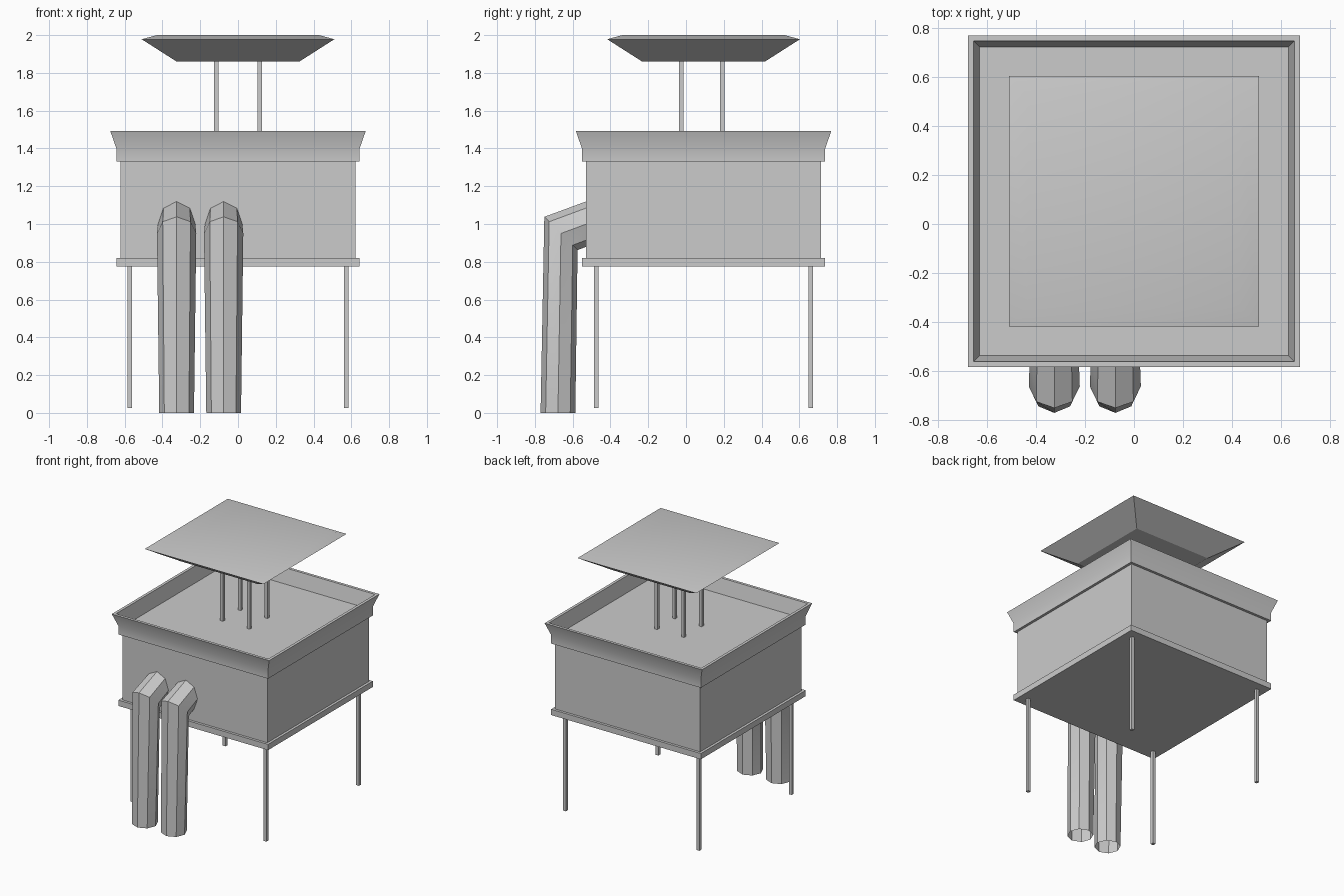
import bpy, bmesh, math
from mathutils import Vector

default = bpy.data.objects.get("Cube")
if default:
    bpy.data.objects.remove(default, do_unlink=True)

CY = 0.093  # centre of the tank in y

grey = bpy.data.materials.new("plain grey")
grey.use_nodes = True
grey.diffuse_color = (0.6, 0.6, 0.6, 1)
grey.node_tree.nodes["Principled BSDF"].inputs["Base Color"].default_value = (0.6, 0.6, 0.6, 1)


def loft(name, rings, cap_start=True, cap_end=True):
    """Skin a list of equal-sized point rings into one object."""
    bm = bmesh.new()
    loops = [[bm.verts.new(p) for p in ring] for ring in rings]
    for a, b in zip(loops, loops[1:]):
        for i in range(len(a)):
            j = (i + 1) % len(a)
            bm.faces.new((a[i], a[j], b[j], b[i]))
    if cap_start:
        bm.faces.new(loops[0][::-1])
    if cap_end:
        bm.faces.new(loops[-1])
    bmesh.ops.recalc_face_normals(bm, faces=bm.faces)
    mesh = bpy.data.meshes.new(name)
    bm.to_mesh(mesh)
    bm.free()
    mesh.materials.append(grey)
    obj = bpy.data.objects.new(name, mesh)
    bpy.context.collection.objects.link(obj)
    bpy.ops.object.select_all(action='DESELECT')
    obj.select_set(True)
    bpy.context.view_layer.objects.active = obj
    bpy.ops.object.shade_smooth_by_angle(angle=math.radians(30))
    return obj


def square(half, z, x=0.0, y=CY):
    return [(x + sx * half, y + sy * half, z)
            for sx, sy in ((-1, -1), (1, -1), (1, 1), (-1, 1))]


def square_stack(name, profile, x=0.0, y=CY):
    return loft(name, [square(h, z, x, y) for h, z in profile])


# Tank with bottom flange, flared rim and sunken roof
square_stack("tank", [
    (0.643, 0.775), (0.643, 0.82), (0.623, 0.82), (0.623, 1.33),
    (0.643, 1.33), (0.643, 1.397), (0.676, 1.492), (0.654, 1.492), (0.629, 1.38)])

# Canopy tapering downwards
square_stack("canopy", [(0.325, 1.86), (0.51, 1.978), (0.43, 2.0)])

# Thin square legs and canopy posts
for sx, side in ((-1, "right"), (1, "left")):
    for sy, end in ((-1, "front"), (1, "back")):
        square_stack(f"{end}_{side}_leg", [(0.012, 0.025), (0.012, 0.79)],
                     sx * 0.573, CY + sy * 0.567)
        square_stack(f"{end}_{side}_post", [(0.012, 1.37), (0.012, 1.87)],
                     sx * 0.115, CY - 0.009 + sy * 0.109)


# Bent eight-sided pipes, open at the ground
def pipe_ring(x, y, z, width, axis):
    centre = Vector((x, y, z))
    across = Vector((width, 0, 0))
    along = Vector(axis)
    return [centre + across * math.cos(a) + along * math.sin(a)
            for a in (i * math.pi / 4 for i in range(8))]


for name, x in (("right_pipe", -0.325), ("left_pipe", -0.076)):
    loft(name, [
        pipe_ring(x, -0.678, 0.0, 0.092, (0, -0.092, 0)),
        pipe_ring(x, -0.662, 0.95, 0.104, (0, -0.088, 0.088)),
        pipe_ring(x, -0.50, 1.01, 0.098, (0, 0, 0.12))], cap_start=False)
